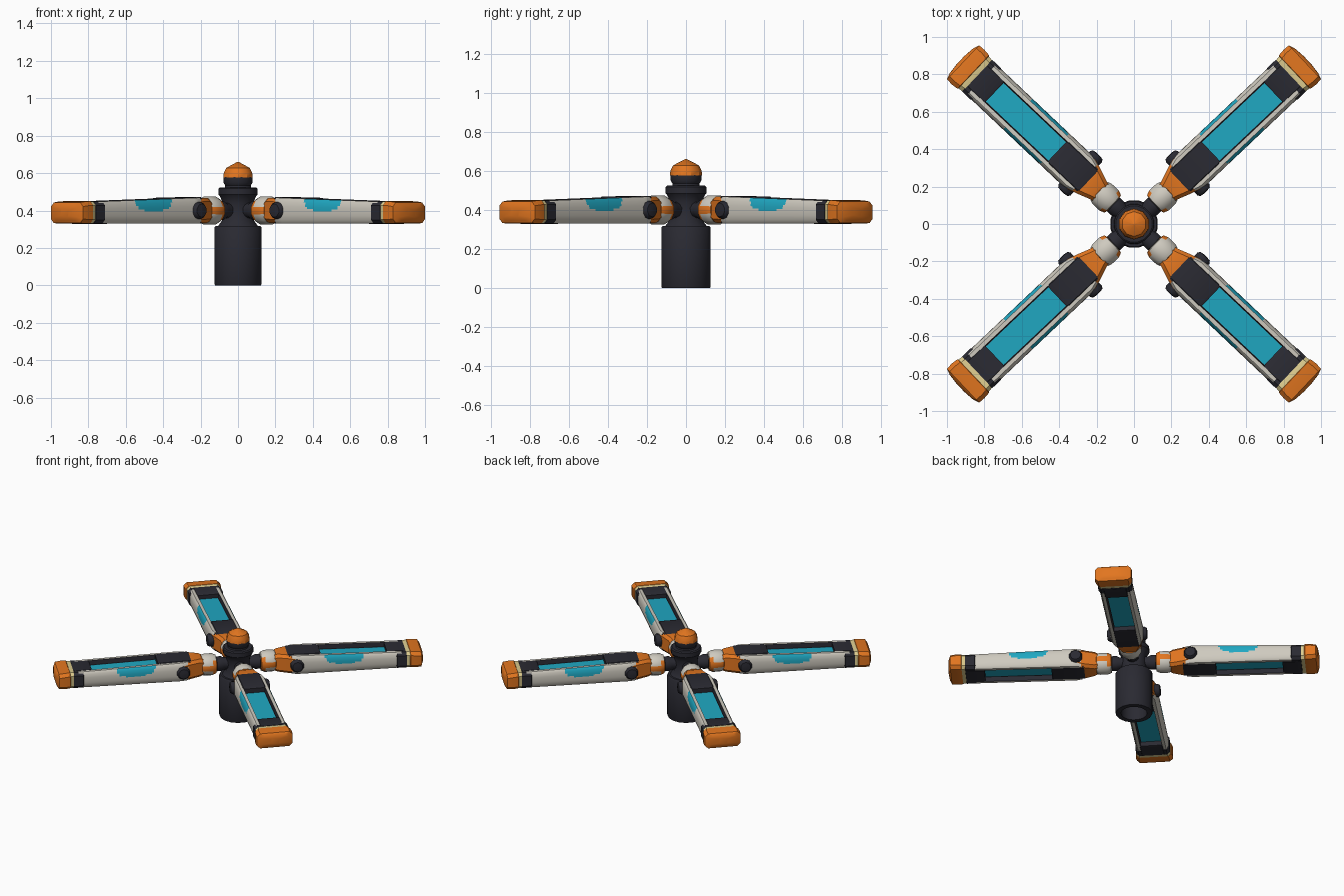
import bpy, bmesh, math
from mathutils import Matrix

if "Cube" in bpy.data.objects:
    bpy.data.objects.remove(bpy.data.objects["Cube"])


def material(name, rgb):
    m = bpy.data.materials.new(name)
    m.diffuse_color = (*rgb, 1)
    m.use_nodes = True
    m.node_tree.nodes["Principled BSDF"].inputs["Base Color"].default_value = m.diffuse_color
    return m


MATS = [material("charcoal", (.023, .023, .032)),
        material("orange", (.76, .18, .014)),
        material("teal blue", (.014, .39, .54)),
        material("warm white", (.62, .59, .52)),
        material("pale cream", (.74, .62, .28))]
DARK, ORANGE, BLUE, WHITE, CREAM = range(5)
ANGLE = math.radians(43.4)
ARMS = (("back_right", ANGLE), ("back_left", math.pi - ANGLE),
        ("front_left", math.pi + ANGLE), ("front_right", -ANGLE))


def skin(name, rings, colour, closed=False, smooth=35):
    """Mesh through matching rings; colour is an index or a rule(centre, normal)."""
    bm = bmesh.new()
    loops = [[bm.verts.new(p) for p in ring] for ring in rings]
    n = len(loops[0])
    pairs = list(zip(loops, loops[1:]))
    if closed:
        pairs.append((loops[-1], loops[0]))
    for a, b in pairs:
        for i in range(n):
            j = (i + 1) % n
            bm.faces.new((a[i], a[j], b[j], b[i]))
    if not closed:
        bm.faces.new(loops[0][::-1])
        bm.faces.new(loops[-1])
    bmesh.ops.remove_doubles(bm, verts=bm.verts, dist=1e-5)
    bmesh.ops.recalc_face_normals(bm, faces=bm.faces)
    for f in bm.faces:
        f.material_index = colour(f.calc_center_median(), f.normal) if callable(colour) else colour
        f.smooth = True
    for e in bm.edges:
        e.smooth = len(e.link_faces) == 2 and e.calc_face_angle(0) < math.radians(smooth)
    me = bpy.data.meshes.new(name)
    bm.to_mesh(me)
    bm.free()
    for m in MATS:
        me.materials.append(m)
    return me


def place(me, name, matrix=Matrix()):
    ob = bpy.data.objects.new(name, me)
    bpy.context.collection.objects.link(ob)
    ob.matrix_world = matrix
    return ob


def on_arms(me):
    for side, a in ARMS:
        place(me, f"{side}_{me.name}", Matrix.Rotation(a, 4, 'Z'))


def lathe(name, profile, colour, axis='Z', centre=(0, 0, 0), sides=16, closed=False):
    """Profile of (radius, distance) turned about one axis."""
    rings = []
    for rad, d in profile:
        ring = []
        for i in range(sides):
            t = 2 * math.pi * (i + .5) / sides
            u, v = rad * math.cos(t), rad * math.sin(t)
            p = {'Z': (u, v, d), 'X': (d, u, v), 'Y': (u, d, v)}[axis]
            ring.append([p[k] + centre[k] for k in range(3)])
        rings.append(ring)
    return skin(name, rings, colour, closed)


def block(name, sections, colour):
    """Chamfered box along the arm; sections are (x, half width, z low, z high, chamfer)."""
    rings = []
    for x, w, lo, hi, c in sections:
        half = [(w - c, hi), (w, hi - c), (w, lo + c), (w - c, lo)]
        rings.append([(x, y, z) for y, z in half + [(-y, z) for y, z in half[::-1]]])
    return skin(name, rings, colour)


# Central post: hollow base, column, flared ring and domed cap
place(lathe("base_socket", [(.09, 0), (.125, 0), (.129, .008), (.129, .308), (.122, .318),
                            (.05, .318), (.05, .10), (.09, .10)], DARK, closed=True), "base_socket")
place(lathe("column", [(.09, .31), (.108, .318), (.088, .345), (.083, .44), (.098, .475), (.106, .485),
                       (.106, .517), (.098, .524), (.072, .524), (.07, .535), (.080, .55),
                       (.080, .578), (.06, .58)], DARK), "column")
place(lathe("dome_cap", [(.07, .574), (.083, .576), (.080, .60), (.066, .628),
                         (.004, .66)], ORANGE, sides=10), "dome_cap")

# Arm root: dark lug, two-tone knuckle, orange link
on_arms(lathe("lug", [(.04, .05), (.043, .10), (.052, .118), (.052, .150), (.042, .16), (.042, .20)],
              DARK, 'X', (0, 0, .40), 12))


def knuckle_rule(c, n):
    return WHITE if c.x < .25 and abs(c.z - .40) > .035 else ORANGE


on_arms(lathe("knuckle", [(.04, .150), (.066, .156), (.077, .182), (.077, .235), (.070, .255),
                          (.045, .265)], knuckle_rule, 'X', (0, 0, .40), 12))
on_arms(block("link", [(.24, .058, .345, .455, .02), (.27, .068, .335, .468, .02),
                       (.345, .095, .332, .468, .02), (.405, .112, .335, .466, .025)], ORANGE))

# Arm beam: H-shaped section with deep recessed panels top and bottom
X0, X1, STEPS = .36, 1.14, 52


def beam_ring(x):
    t = (x - X0) / (X1 - X0)
    mid, h = .400 - .011 * t, .069 - .011 * t
    w = .112 - .012 * max(0, (.40 - x) / .04)
    quarter = [(.068, h - .034), (.071, h - .034), (.075, h), (w - .015, h), (w - .008, h * .88),
               (w - .004, h * .7), (w, h * .5), (w + .001, h * .34), (w + .002, h * .18),
               (w + .002, 0)]
    right = quarter + [(y, -z) for y, z in quarter[-2::-1]]
    return [(x, y, mid + z) for y, z in right + [(-y, z) for y, z in right[::-1]]]


def beam_rule(c, n):
    a = abs(c.y)
    if a < .066:
        return BLUE if c.x > .5 else DARK
    if a < .0745:
        return DARK
    top = .468 - .03 * (c.x - X0)
    spot = (abs(c.x - .725) / .135) ** 2.5 + (abs(c.z - top) / .062) ** 2.5
    return BLUE if a > .097 and c.z > .39 and spot < 1 else WHITE


on_arms(skin("beam", [beam_ring(X0 + (X1 - X0) * i / STEPS) for i in range(STEPS + 1)], beam_rule))

# Dark plates through the beam near the root and the end
on_arms(block("root_plate", [(.33, .074, .336, .466, .008), (.345, .082, .330, .472, .008),
                             (.55, .082, .330, .468, .008), (.565, .078, .334, .462, .008)], DARK))
on_arms(block("end_plate", [(1.025, .076, .332, .445, .006), (1.035, .081, .328, .451, .006),
                            (1.15, .081, .328, .449, .006)], DARK))

# End of the arm: dark collar, cream seal, flared orange bumper
on_arms(block("collar", [(1.085, .110, .334, .444, .02), (1.09, .117, .330, .448, .02),
                         (1.155, .117, .330, .447, .02), (1.16, .108, .334, .443, .02)], DARK))
on_arms(block("seal", [(1.145, .108, .334, .443, .02), (1.155, .115, .331, .448, .02),
                       (1.195, .119, .331, .448, .02)], CREAM))
on_arms(block("bumper", [(1.17, .106, .336, .440, .02), (1.183, .123, .330, .450, .022),
                         (1.22, .127, .330, .448, .022), (1.258, .125, .333, .443, .022),
                         (1.270, .090, .345, .432, .02), (1.276, .03, .365, .41, .008)], ORANGE))

# Pivot bolts on both sides of the arm root
for y, tag in ((1, "left"), (-1, "right")):
    on_arms(lathe(f"{tag}_pivot_bolt", [(.046, .08 * y), (.046, .122 * y), (.036, .136 * y),
                                        (.012, .139 * y)], DARK, 'Y', (.395, 0, .40), 10))
